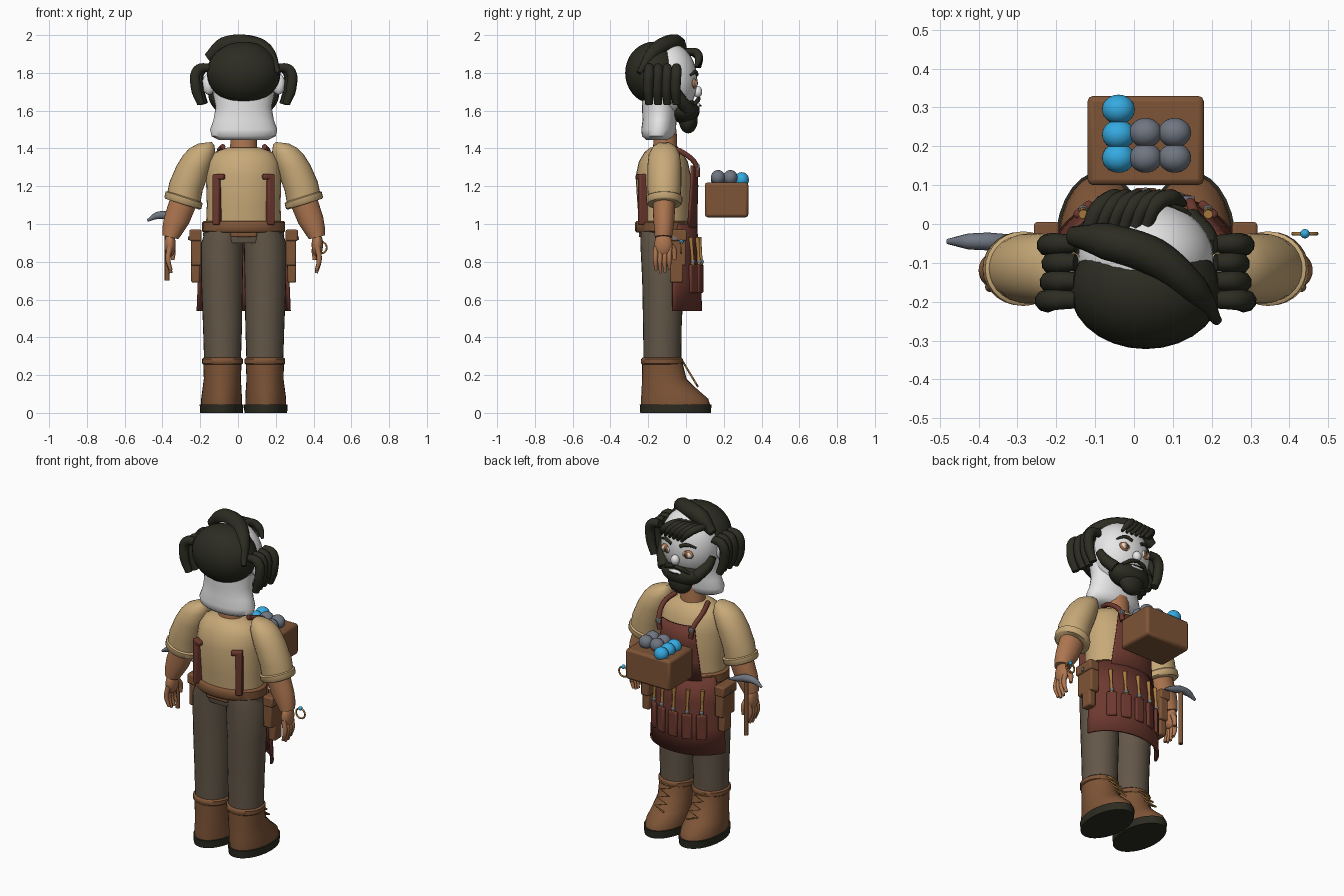
import bpy, bmesh, math
from mathutils import Matrix, Vector

cube = bpy.data.objects.get("Cube")
if cube:
    bpy.data.objects.remove(cube)

CX = 0.03  # body centre line; all part positions are relative to it


def material(name, r, g, b):
    m = bpy.data.materials.new(name)
    m.use_nodes = True
    m.diffuse_color = (r, g, b, 1)
    m.node_tree.nodes["Principled BSDF"].inputs["Base Color"].default_value = (r, g, b, 1)
    return m


WHITE = material("pale_face", .8, .8, .8)
HAIR = material("dark_hair", .025, .025, .016)
SKIN = material("tan_skin", .42, .18, .08)
SHIRT = material("sand_cloth", .58, .4, .19)
PANTS = material("olive_brown_cloth", .125, .095, .065)
LEATHER = material("brown_leather", .21, .09, .038)
APRON = material("red_leather", .15, .04, .028)
STEEL = material("grey_steel", .16, .18, .22)
BLUE = material("blue_crystal", .035, .4, .75)
BRASS = material("brass", .4, .2, .05)


def finish(bm, name, mat):
    bmesh.ops.recalc_face_normals(bm, faces=bm.faces)
    me = bpy.data.meshes.new(name)
    bm.to_mesh(me)
    bm.free()
    me.materials.append(mat)
    ob = bpy.data.objects.new(name, me)
    ob.location.x = CX
    bpy.context.collection.objects.link(ob)
    return ob


def loft(name, mat, rings, s=1, n=28):
    """Rings of (x, y, z, rx, ry, tilt) joined from bottom to top."""
    bm = bmesh.new()
    loops = []
    for x, y, z, rx, ry, *tilt in rings:
        slope = tilt[0] if tilt else 0
        angles = [2 * math.pi * i / n for i in range(n)]
        loops.append([bm.verts.new((s * (x + rx * math.cos(a)), y + ry * math.sin(a),
                                    z + slope * rx * math.cos(a))) for a in angles])
    for lo, hi in zip(loops, loops[1:]):
        for i in range(n):
            j = (i + 1) % n
            bm.faces.new((lo[i], lo[j], hi[j], hi[i]))
    bm.faces.new(loops[0])
    bm.faces.new(loops[-1])
    return finish(bm, name, mat)


def sheet(name, mat, rows, n=24):
    """Curved panel: rows of (z, rx, ry, half angle) around the body."""
    bm = bmesh.new()
    grid = []
    for z, rx, ry, half in rows:
        angles = [math.radians(90 + half * (2 * i / n - 1)) for i in range(n + 1)]
        grid.append([bm.verts.new((rx * math.cos(a), ry * math.sin(a) - .11, z)) for a in angles])
    for lo, hi in zip(grid, grid[1:]):
        for i in range(n):
            bm.faces.new((lo[i], lo[i + 1], hi[i + 1], hi[i]))
    ob = finish(bm, name, mat)
    mod = ob.modifiers.new("thickness", "SOLIDIFY")
    mod.thickness = .012
    return ob


def ball(name, mat, loc, r):
    bm = bmesh.new()
    bmesh.ops.create_uvsphere(bm, u_segments=28, v_segments=18, radius=1)
    bmesh.ops.transform(bm, matrix=Matrix.Translation(loc) @ Matrix.Diagonal((*r, 1)), verts=bm.verts)
    return finish(bm, name, mat)


def box(name, mat, loc, size, turn=0, bevel=.008):
    bm = bmesh.new()
    bmesh.ops.create_cube(bm, size=1)
    m = Matrix.Translation(loc) @ Matrix.Rotation(turn, 4, "Z") @ Matrix.Diagonal((*size, 1))
    bmesh.ops.transform(bm, matrix=m, verts=bm.verts)
    ob = finish(bm, name, mat)
    mod = ob.modifiers.new("rounding", "BEVEL")
    mod.width, mod.segments = bevel, 2
    return ob


def tube(name, mat, pts, r, radii=None, smooth=True):
    cu = bpy.data.curves.new(name, "CURVE")
    cu.dimensions, cu.bevel_depth, cu.bevel_resolution = "3D", r, 3
    cu.use_fill_caps, cu.resolution_u = True, 6
    sp = cu.splines.new("BEZIER" if smooth else "POLY")
    points = sp.bezier_points if smooth else sp.points
    points.add(len(pts) - 1)
    for i, (p, q) in enumerate(zip(points, pts)):
        if smooth:
            p.co = q
            p.handle_left_type = p.handle_right_type = "AUTO"
        else:
            p.co = (*q, 1)
        p.radius = radii[i] if radii else 1
    cu.materials.append(mat)
    ob = bpy.data.objects.new(name, cu)
    ob.location.x = CX
    bpy.context.collection.objects.link(ob)
    return ob


# Legs, boots, arms, hands, pouches and side curls on both sides
for s, side in ((1, "left"), (-1, "right")):
    loft(side + "_trouser_leg", PANTS, [(.112, -.125, .26, .097, .1), (.112, -.125, .45, .103, .102),
         (.115, -.122, .7, .11, .11), (.113, -.12, .9, .112, .122), (.1, -.12, .97, .1, .12)], s)
    loft(side + "_boot_sole", HAIR, [(.117, -.055, 0, .113, .187), (.117, -.055, .045, .116, .19)], s)
    loft(side + "_boot", LEATHER, [(.117, -.055, .045, .108, .182), (.117, -.06, .075, .108, .178),
         (.115, -.085, .12, .104, .15), (.113, -.115, .18, .098, .118), (.112, -.127, .28, .102, .105)], s)
    loft(side + "_boot_cuff", LEATHER, [(.112, -.127, .255, .1, .103), (.112, -.127, .262, .108, .11),
         (.112, -.127, .285, .108, .11), (.112, -.127, .292, .1, .103)], s)
    laces = [(s * (.112 + (.035 if i % 2 else -.035)), .062 - i * .012, .14 + i * .02) for i in range(8)]
    tube(side + "_boot_laces", BRASS, laces, .005, smooth=False)

    loft(side + "_sleeve", SHIRT, [(.32, -.115, 1.12, .088, .085, .32), (.305, -.115, 1.2, .088, .09, .25),
         (.265, -.115, 1.3, .09, .09, .1), (.235, -.115, 1.37, .085, .082, -.05),
         (.22, -.115, 1.41, .065, .06, -.12), (.205, -.115, 1.43, .035, .03, -.12)], s)
    loft(side + "_sleeve_cuff", SHIRT, [(.325, -.115, 1.105, .09, .088, .32), (.322, -.115, 1.112, .098, .095, .32),
         (.315, -.115, 1.14, .098, .096, .32), (.312, -.115, 1.145, .088, .09, .32)], s)
    loft(side + "_forearm", SKIN, [(.388, -.12, .93, .042, .045, .25), (.375, -.118, .97, .055, .05, .25),
         (.355, -.117, 1.02, .066, .056, .25), (.315, -.116, 1.13, .07, .06, .3)], s)
    ball(side + "_palm", SKIN, (s * .39, -.12, .89), (.03, .048, .065))
    for i in range(4):
        y = -.158 + i * .024
        end = .735 + abs(i - 1.4) * .014
        tube(side + "_finger", SKIN, [(s * .39, y, .88), (s * .4, y - .004, .81), (s * .385, y, end)],
             .0135, (1.1, 1, .6))
    tube(side + "_thumb", SKIN, [(s * .385, -.1, .91), (s * .375, -.065, .86), (s * .375, -.06, .81)], .016, (1, 1, .6))

    box(side + "_pouch", LEATHER, (s * .25, -.06, .87), (.055, .12, .18))
    box(side + "_pouch_flap", LEATHER, (s * .255, -.06, .94), (.065, .13, .06))
    box(side + "_small_pouch", LEATHER, (s * .255, -.05, .75), (.045, .07, .12))
    box(side + "_pouch_stud", STEEL, (s * .29, -.06, .925), (.008, .02, .02), bevel=.002)

    # Apron straps front and back
    tube(side + "_front_strap", APRON, [(s * .11, -.1, 1.41), (s * .13, -.02, 1.38), (s * .115, .055, 1.31),
         (s * .105, .062, 1.25)], .014)
    box(side + "_buckle", STEEL, (s * .11, .064, 1.3), (.032, .016, .03), bevel=.004)
    box(side + "_back_strap", APRON, (s * .14, -.228, 1.13), (.038, .05, .27), s * .4)
    box(side + "_strap_end", APRON, (s * .125, -.24, 1.25), (.055, .04, .028), s * .4)

    # Side hair, ears, face details
    for i in range(4):
        y, out = -.195 + i * .048, .012 * abs(i - 1.7)
        tube(side + "_side_curl", HAIR, [(s * .18, y, 1.83), (s * (.222 + out), y, 1.815),
             (s * (.232 + out), y - .005, 1.72), (s * (.205 + out), y, 1.635)], .028, (.8, 1, 1, .75))
    ball(side + "_ear", WHITE, (s * .185, -.12, 1.74), (.035, .03, .055))
    ball(side + "_eye_rim", SKIN, (s * .07, .042, 1.745), (.038, .014, .027))
    ball(side + "_eye_white", WHITE, (s * .07, .045, 1.745), (.032, .014, .021))
    ball(side + "_iris", LEATHER, (s * .068, .05, 1.745), (.018, .012, .019))
    ball(side + "_pupil", HAIR, (s * .067, .054, 1.745), (.009, .01, .01))
    tube(side + "_brow", HAIR, [(s * .03, .057, 1.79), (s * .07, .05, 1.805), (s * .115, .022, 1.787)], .01, (1, 1, .5))
    tube(side + "_moustache", HAIR, [(s * .003, .068, 1.665), (s * .045, .062, 1.655), (s * .085, .04, 1.63)], .012, (.8, 1, .7))
    tube(side + "_sideburn", HAIR, [(s * .17, -.06, 1.72), (s * .15, -.03, 1.66), (s * .11, .01, 1.61)], .032, (.7, 1, 1.1))

# Torso
loft("trouser_seat", PANTS, [(0, -.12, .9, .2, .115), (0, -.12, .94, .215, .122), (0, -.12, 1, .21, .13)])
loft("shirt", SHIRT, [(0, -.112, .98, .2, .135), (0, -.115, 1.1, .195, .142), (0, -.12, 1.25, .2, .147),
     (0, -.12, 1.33, .188, .13), (0, -.12, 1.38, .155, .1), (0, -.12, 1.405, .085, .07)])
loft("neck", SKIN, [(0, -.11, 1.36, .075, .066), (0, -.11, 1.5, .066, .06)])
loft("belt", LEATHER, [(0, -.112, .955, .212, .15), (0, -.112, .962, .22, .157),
     (0, -.112, 1.008, .22, .157), (0, -.112, 1.015, .212, .15)])
box("belt_back_tab", LEATHER, (0, -.235, .95), (.14, .03, .04))

# Apron with pockets and tools
sheet("apron_skirt", APRON, [(.54, .255, .195, 78), (.7, .248, .19, 78), (.85, .235, .18, 72), (1, .222, .168, 66)])
sheet("apron_bib", APRON, [(.98, .222, .17, 42), (1.1, .215, .172, 39), (1.2, .21, .175, 36), (1.31, .205, .172, 33)])
for i in range(5):
    a = math.radians(50 + 20 * i)
    x, y = .25 * math.cos(a), .192 * math.sin(a) - .11
    box("tool_pocket", APRON, (x, y, .71), (.058, .022, .15), a - math.pi / 2)
    tube("tool_handle", BRASS, [(x, y, .77), (x, y - .005, .85), (x, y - .012, .93)], .011, (1, .7, 1.1))
    ball("tool_collar", STEEL, (x, y, .8), (.012, .012, .014))

# Head, nape and beard
ball("head", WHITE, (0, -.09, 1.76), (.175, .15, .2))
loft("nape", WHITE, [(0, -.15, 1.445, .13, .06), (0, -.148, 1.465, .17, .085), (0, -.145, 1.5, .178, .092),
     (0, -.14, 1.55, .16, .09), (0, -.135, 1.62, .148, .098), (0, -.125, 1.7, .165, .11)])
ball("nose", WHITE, (0, .062, 1.7), (.026, .024, .03))
ball("beard", HAIR, (0, -.008, 1.6), (.13, .08, .068))
ball("beard_chin", HAIR, (0, .012, 1.55), (.075, .05, .07))
ball("mouth", WHITE, (0, .064, 1.628), (.042, .014, .014))
tube("lip_line", HAIR, [(-.035, .074, 1.628), (0, .08, 1.626), (.035, .074, 1.628)], .003)

# Hair cap, swept lock and fringe
ball("hair_cap", HAIR, (0, -.17, 1.8), (.195, .152, .165))
tube("swept_lock", HAIR, [(-.19, -.03, 1.88), (-.1, -.045, 1.945), (.02, -.085, 1.952), (.12, -.165, 1.915),
     (.185, -.25, 1.8)], .05, (.5, .95, 1, .8, .25))
for i in range(6):
    x = -.15 + .03 * i
    tube("fringe_lock", HAIR, [(x, -.025 + .004 * i, 1.91), (x + .025, .035 + .003 * i, 1.91),
         (x + .065, .068, 1.88), (x + .1, .072 - .004 * i, 1.83)], .022, (.8, 1, 1, .4))

# Crate with ore
box("crate", LEATHER, (0, .215, 1.128), (.3, .23, .185), bevel=.015)
for x, ys, mat in ((-.07, (.17, .23, .295), BLUE), (0, (.17, .235), STEEL), (.075, (.17, .235), STEEL)):
    for y in ys:
        ball("ore_ball", mat, (x, y, 1.234 if mat is BLUE else 1.246), (.042, .038, .04))

# Pick held at the side, and a small ring tool
tube("pick_handle", LEATHER, [(-.405, -.045, .7), (-.405, -.045, 1.05)], .013)
tube("pick_head", STEEL, [(-.51, -.045, 1.018), (-.455, -.045, 1.045), (-.405, -.045, 1.045),
     (-.35, -.045, 1.03), (-.29, -.045, 1.01)], .023, (.3, .9, 1, .8, .2))
ring = [(.41 + .03 * math.cos(t * math.pi / 8), -.025, .875 + .03 * math.sin(t * math.pi / 8)) for t in range(17)]
tube("ring_tool", BRASS, ring, .005, smooth=False)
ball("ring_gem", BLUE, (.41, -.025, .905), (.012, .012, .012))

# Smooth shading with sharp corners kept
bpy.ops.object.select_all(action="DESELECT")
for ob in bpy.context.collection.objects:
    if ob.type == "MESH":
        ob.select_set(True)
        bpy.context.view_layer.objects.active = ob
bpy.ops.object.shade_smooth_by_angle(angle=.8)
